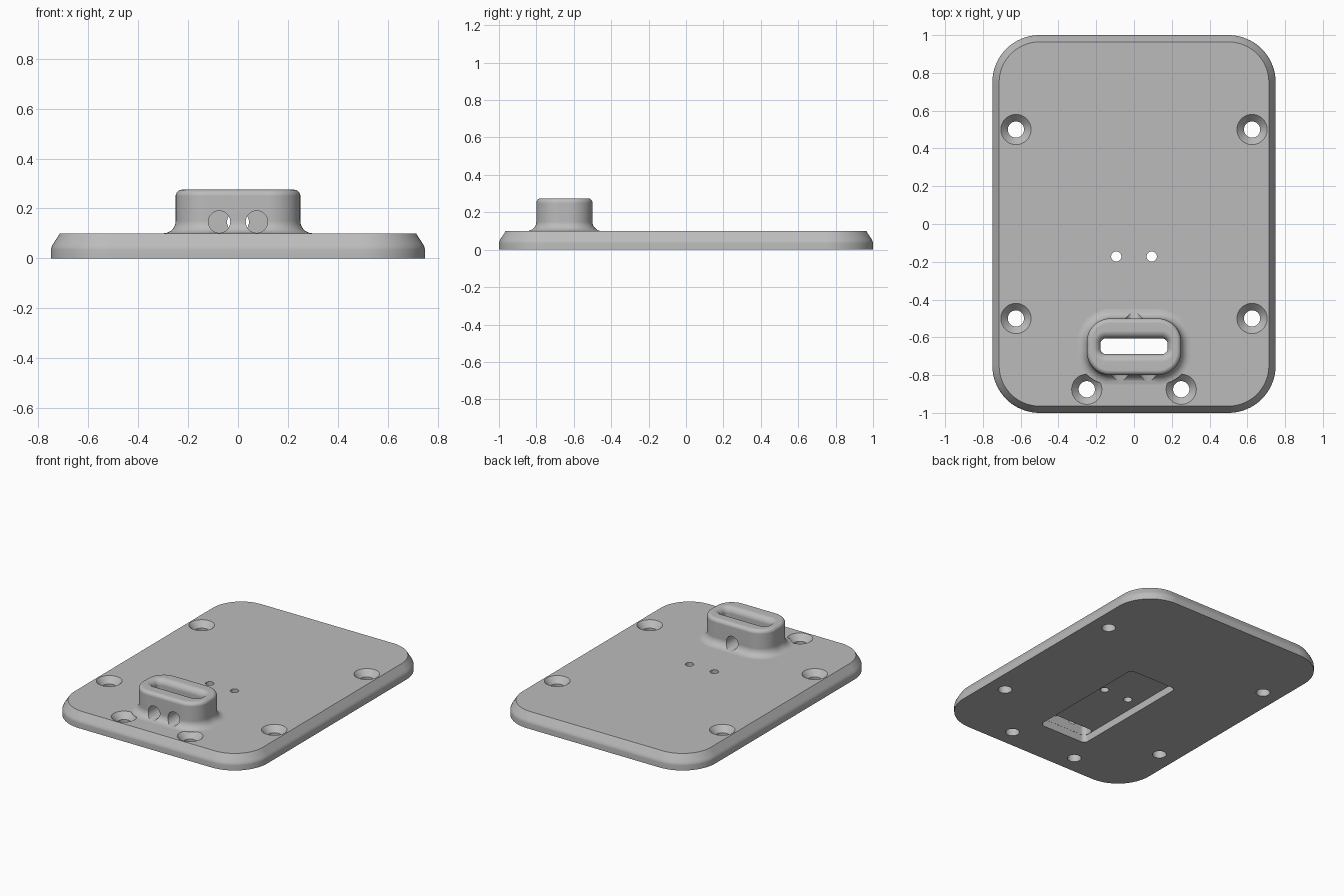
import bpy, bmesh, math
from mathutils import Matrix, Vector

cube = bpy.data.objects.get("Cube")
if cube:
    bpy.data.objects.remove(cube, do_unlink=True)

GREY = (0.5, 0.5, 0.5, 1)
mat = bpy.data.materials.new("plain grey")
mat.use_nodes = True
mat.diffuse_color = GREY
mat.node_tree.nodes["Principled BSDF"].inputs["Base Color"].default_value = GREY


def rounded_ring(hx, hy, r, seg):
    """Counter-clockwise outline of a rounded rectangle."""
    pts = []
    for i, (sx, sy) in enumerate([(1, 1), (-1, 1), (-1, -1), (1, -1)]):
        for k in range(seg + 1):
            a = (i + k / seg) * math.pi / 2
            pts.append((sx * (hx - r) + r * math.cos(a), sy * (hy - r) + r * math.sin(a)))
    return pts


def loft(name, hx, hy, r, profile, at=(0, 0, 0), seg=12, tilt=0):
    """Closed solid: a rounded rectangle grown by (offset, height) steps."""
    bm = bmesh.new()
    rings = [[bm.verts.new((x, y, z)) for x, y in rounded_ring(hx + d, hy + d, r + d, seg)]
             for d, z in profile]
    for low, high in zip(rings, rings[1:]):
        n = len(low)
        for i in range(n):
            j = (i + 1) % n
            bm.faces.new((low[i], low[j], high[j], high[i]))
    bm.faces.new(rings[0][::-1])
    bm.faces.new(rings[-1])
    bmesh.ops.remove_doubles(bm, verts=bm.verts, dist=1e-5)
    bm.transform(Matrix.Translation(Vector(at)) @ Matrix.Rotation(tilt, 4, 'X'))
    bmesh.ops.recalc_face_normals(bm, faces=bm.faces)
    mesh = bpy.data.meshes.new(name)
    bm.to_mesh(mesh)
    bm.free()
    mesh.materials.append(mat)
    ob = bpy.data.objects.new(name, mesh)
    bpy.context.collection.objects.link(ob)
    return ob


def cylinder(name, r, length, at, tilt=0):
    return loft(name, r, r, r, [(0, 0), (0, length)], at, 10, tilt)


def activate(ob):
    bpy.ops.object.select_all(action='DESELECT')
    ob.select_set(True)
    bpy.context.view_layer.objects.active = ob


def cut(ob, cutter):
    """Subtract the cutter and throw it away."""
    cutter.hide_render = True
    activate(ob)
    mod = ob.modifiers.new("cut", 'BOOLEAN')
    mod.operation = 'DIFFERENCE'
    mod.solver = 'EXACT'
    mod.object = cutter
    bpy.ops.object.modifier_apply(modifier=mod.name)
    bpy.data.objects.remove(cutter, do_unlink=True)


def arc(cx, cz, r, start, end, steps=7):
    """(offset, height) points on an arc, angles in degrees."""
    angles = [math.radians(start + (end - start) * i / steps) for i in range(steps + 1)]
    return [(cx + r * math.cos(a), cz + r * math.sin(a)) for a in angles]


THICK, TOP, BOSS_Y = 0.1, 0.275, -0.65

# Base plate with an eased, sloping rim
plate = loft("base_plate", 0.75, 1, 0.25,
             [(0, 0), (0, 0.035), (-0.003, 0.046), (-0.009, 0.058), (-0.036, THICK)], seg=16)

# Cable boss with a flared foot and a rounded top edge
boss = loft("cable_boss", 0.25, 0.15, 0.125,
            arc(0.05, THICK + 0.05, 0.05, 270, 180) + arc(-0.025, TOP - 0.025, 0.025, 0, 90),
            (0, BOSS_Y, 0))

# Wiring pocket underneath
cut(plate, loft("pocket", 0.18, 0.4375, 0.03, [(0, -0.1), (0, 0.05)], (0, -0.2525, 0), 6))

# Slot down through boss and plate, flared at the mouth
for part in (plate, boss):
    cut(part, loft("slot", 0.178, 0.042, 0.03,
                   [(0, 0.02)] + arc(0.04, TOP - 0.04, 0.04, 180, 90) + [(0.04, TOP + 0.05)],
                   (0, BOSS_Y + 0.003, 0), 8))

# Countersunk screw holes and small wire holes
for side in (-1, 1):
    for x, y in [(0.625, 0.5), (0.625, -0.5), (0.25, -0.875)]:
        cut(plate, loft("screw_hole", 0.043, 0.043, 0.043,
                        [(0, -0.1), (0, 0.06), (0.037, THICK), (0.037, 0.15)],
                        (side * x, y, 0), 10))
    cut(plate, cylinder("wire_hole", 0.027, 0.4, (side * 0.094, -0.172, -0.1)))

# Cable holes: two at the front of the boss, one at the back
for x, y in [(-0.075, BOSS_Y), (0.075, BOSS_Y), (0, -0.3)]:
    cut(boss, cylinder("cable_hole", 0.044, 0.35, (x, y, 0.146), math.pi / 2))

# Smooth curved faces, keep real edges crisp
for part in (plate, boss):
    activate(part)
    bpy.ops.object.shade_smooth_by_angle(angle=math.radians(30))
    part.modifiers.new("even_shading", 'WEIGHTED_NORMAL').keep_sharp = True
